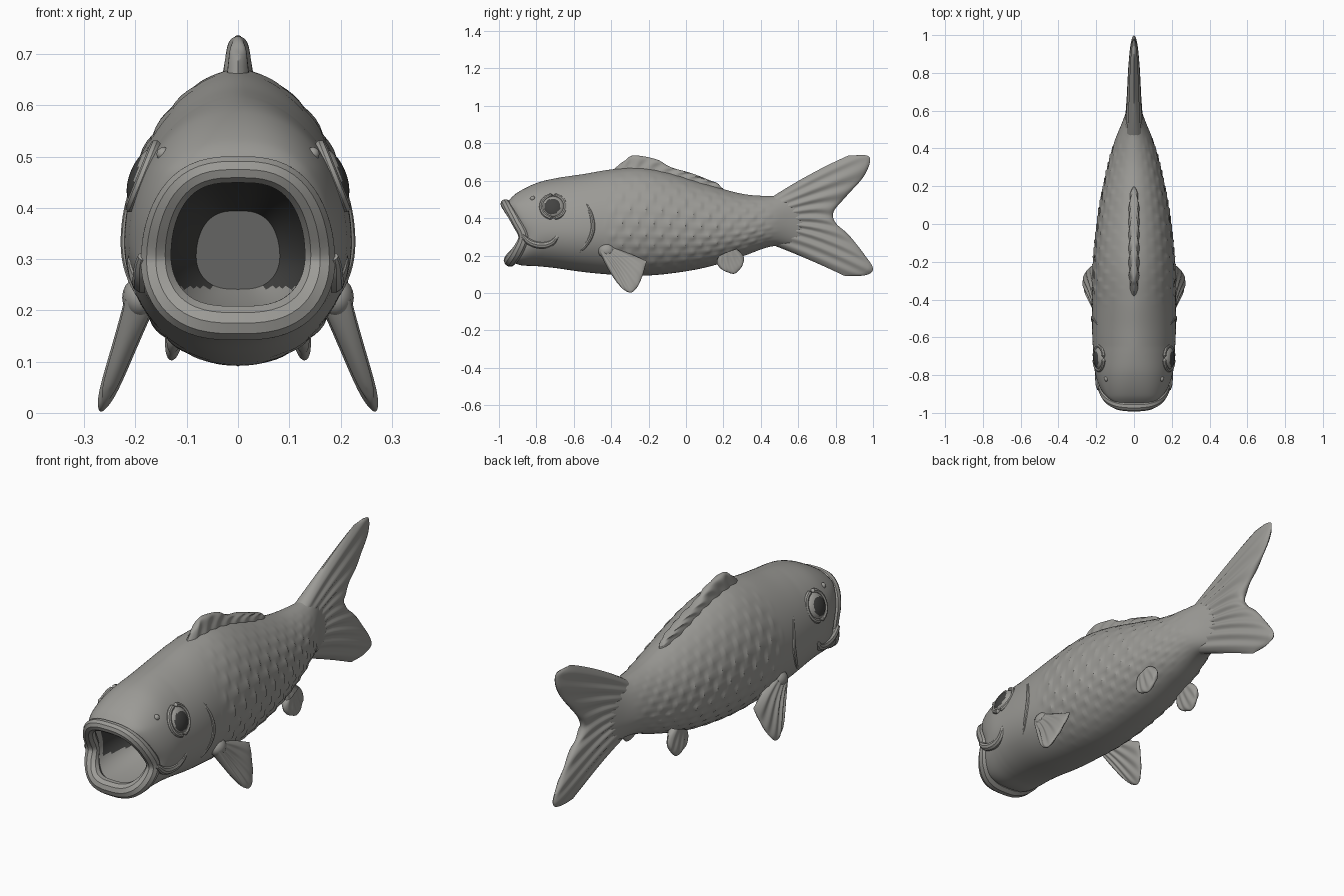
import bpy, bmesh, math
from mathutils import Vector, Matrix

if "Cube" in bpy.data.objects:
    bpy.data.objects.remove(bpy.data.objects["Cube"])


def material(name, c):
    m = bpy.data.materials.new(name)
    m.diffuse_color = (*c, 1)
    m.use_nodes = True
    m.node_tree.nodes["Principled BSDF"].inputs["Base Color"].default_value = m.diffuse_color
    return m


GREY = material("stone_grey", (0.33, 0.325, 0.305))
DARK = material("deep_grey", (0.055, 0.055, 0.053))
MID = material("throat_grey", (0.13, 0.13, 0.125))


def interp(table, t):
    """Smooth interpolation through rows of (key, values...)."""
    n = len(table)
    t = min(max(t, table[0][0]), table[-1][0])
    i = next(k for k in range(n - 1) if t <= table[k + 1][0])
    a, b = table[i], table[i + 1]
    p, q = table[max(i - 1, 0)], table[min(i + 2, n - 1)]
    h = b[0] - a[0]
    u = (t - a[0]) / h
    out = []
    for j in range(1, len(a)):
        ma = (b[j] - p[j]) / (b[0] - p[0]) * h
        mb = (q[j] - a[j]) / (q[0] - a[0]) * h
        out.append((2*u**3 - 3*u*u + 1) * a[j] + (u**3 - 2*u*u + u) * ma
                   + (3*u*u - 2*u**3) * b[j] + (u**3 - u*u) * mb)
    return out


def finish(name, bm, mats=(GREY,), flip=False, angle=35):
    bmesh.ops.remove_doubles(bm, verts=bm.verts, dist=1e-5)
    bmesh.ops.recalc_face_normals(bm, faces=bm.faces)
    if flip:
        bmesh.ops.reverse_faces(bm, faces=bm.faces)
    me = bpy.data.meshes.new(name)
    bm.to_mesh(me)
    bm.free()
    for m in mats:
        me.materials.append(m)
    ob = bpy.data.objects.new(name, me)
    bpy.context.collection.objects.link(ob)
    bpy.ops.object.select_all(action='DESELECT')
    ob.select_set(True)
    bpy.context.view_layer.objects.active = ob
    bpy.ops.object.shade_smooth_by_angle(angle=math.radians(angle))
    return ob


def skin(bm, rings, closed=True):
    """Bridge rows of points; returns (row number, face) pairs."""
    vs = [[bm.verts.new(p) for p in r] for r in rings]
    n = len(rings[0])
    faces = []
    for i in range(len(vs) - 1):
        for j in range(n if closed else n - 1):
            k = (j + 1) % n
            faces.append((i, bm.faces.new((vs[i][j], vs[i][k], vs[i+1][k], vs[i+1][j]))))
    return vs, faces


def tube(name, pts, radii, closed=False, sides=10):
    """Round tube along points, tapered by radii."""
    pts = [Vector(p) for p in pts]
    n = len(pts)
    rings = []
    for i, p in enumerate(pts):
        a = pts[(i - 1) % n] if closed else pts[max(i - 1, 0)]
        b = pts[(i + 1) % n] if closed else pts[min(i + 1, n - 1)]
        t = (b - a).normalized()
        ref = Vector((0, 1, 0)) if closed else Vector((1, 0, 0))
        u = (ref - t * ref.dot(t)).normalized()
        w = t.cross(u)
        rings.append([p + radii[i] * (u * math.cos(q) + w * math.sin(q))
                      for q in (2 * math.pi * k / sides for k in range(sides))])
    bm = bmesh.new()
    vs, _ = skin(bm, rings + ([rings[0]] if closed else []))
    if not closed:
        bm.faces.new(vs[0])
        bm.faces.new(vs[-1])
    return finish(name, bm)


# Body stations: y, top z, bottom z, half width
BODY = [(-.95, .475, .175, .16), (-.90, .53, .15, .187), (-.80, .585, .143, .208),
        (-.70, .612, .133, .215), (-.55, .635, .112, .222), (-.40, .66, .098, .22),
        (-.25, .67, .092, .217), (-.10, .645, .102, .206), (.10, .585, .135, .18),
        (.30, .53, .195, .14), (.45, .518, .247, .098), (.55, .525, .25, .058),
        (.63, .52, .25, .03)]
LIP = [(.175, -.94), (.23, -.895), (.30, -.865), (.38, -.905), (.475, -.965)]


def shape(s):
    zt, zb, w = interp(BODY, s)
    return zt, zb, w, zb + .42 * (zt - zb), .7 + .42 * min(1, (s + .95) / .3)


def section(s, a):
    """Point on the body at station s and angle a; the head leans to the lip line."""
    zt, zb, w, zc, p = shape(s)
    c, d = math.cos(a), math.sin(a)
    x = w * math.copysign(abs(c) ** (p if d > 0 else min(p, .95)), c)
    z = zc + d * ((zt - zc) if d > 0 else (zc - zb))
    f = max(0, (-.6 - s) / .35) ** 2
    return Vector((x, s + f * (interp(LIP, z)[0] + .95), z))


def side_x(y, z):
    zt, zb, w, zc, p = shape(y)
    d = (z - zc) / ((zt - zc) if z > zc else (zc - zb))
    return w * max(0, 1 - d * d) ** (p / 2)


# Body with staggered raised scales
SEG, ROWS = 112, 150
rings = []
for i in range(ROWS + 1):
    s = -.95 + 1.58 * i / ROWS
    fade = min(1, max(0, (s + .44) / .08)) * min(1, max(0, (.5 - s) / .15))
    ring = []
    for j in range(SEG):
        a = 2 * math.pi * j / SEG
        p = section(s, a)
        v = j / 4
        u = (s * 12 + .5 * (int(v) % 2)) % 1
        lift = .009 * u * u * (1 - (2 * (v % 1) - 1) ** 2) * fade * math.cos(a) ** 2
        ring.append(p + lift * Vector((math.cos(a), 0, math.sin(a))))
    rings.append(ring)
bm = bmesh.new()
vs, _ = skin(bm, rings)
bm.faces.new(vs[-1])
body = finish("body", bm)
# make sure the open shell faces outward
f0 = max(body.data.polygons, key=lambda f: f.center.x)
if f0.normal.x < 0:
    body.data.flip_normals()

# Lips around the open mouth
lip = [section(-.95, 2 * math.pi * k / 64) for k in range(64)]
tube("lips", lip, [.031 - .004 * math.sin(2 * math.pi * k / 64) for k in range(64)], True)

# Mouth cavity, dark on its walls and roof
rings = []
for i in range(13):
    t = i / 12
    k = .93 - .42 * t * t
    ring = []
    for p in lip:
        y = (p.y + .01) * (1 - t) + t * -.55
        ring.append((p.x * k, y, .31 + (p.z - .31) * k))
    rings.append(ring)
bm = bmesh.new()
vs, faces = skin(bm, rings)
for i, f in faces:
    f.material_index = 1 if i > 1 and f.calc_center_median().z > .245 else 0
bm.faces.new(vs[-1]).material_index = 2
mouth = finish("mouth_cavity", bm, (GREY, DARK, MID))
f0 = max(mouth.data.polygons, key=lambda f: f.center.y)
if f0.normal.y > 0:
    mouth.data.flip_normals()


def fin(name, root, mid, tip, t0, t1, ribs, xf=lambda y, z: 0):
    """Ribbed fin: rays run from root through mid to tip, each a (y, z) polyline."""
    NU, NV = 12, ribs * 8
    tabs = [[(k / (len(c) - 1), *p) for k, p in enumerate(c)] for c in (root, mid, tip)]
    bm = bmesh.new()
    for sgn in (1, -1):
        rows = []
        for i in range(NU + 1):
            u = math.sin(i / NU * math.pi / 2)
            row = []
            for j in range(NV + 1):
                v = j / NV
                a, b, c = (Vector(interp(tb, v)) for tb in tabs)
                q = a * (2*u - 1) * (u - 1) + b * 4*u * (1 - u) + c * u * (2*u - 1)
                th = (t0 + (t1 - t0) * u) * math.sqrt(max(0, 1 - abs(2*v - 1) ** 5))
                th *= math.sqrt(max(0, 1 - u ** 12))
                th *= 1 - .3 * min(1, 2 * u) * (.5 + .5 * math.cos(2 * math.pi * ribs * v))
                row.append((xf(*q) + sgn * th, q.x, q.y))
            rows.append(row)
        skin(bm, rows, False)
    return finish(name, bm, angle=50)


# Tail and dorsal fin
fin("tail_fin", [(.44, .50), (.46, .44), (.47, .385), (.46, .33), (.44, .265)],
    [(.66, .632), (.67, .51), (.66, .40), (.67, .30), (.64, .185)],
    [(.87, .735), (.98, .728), (.955, .63), (.86, .52), (.79, .435), (.80, .375),
     (.87, .31), (.95, .21), (1.0, .13), (.96, .095), (.85, .09)], .052, .026, 9)
fin("dorsal_fin", [(-.42, .62), (-.25, .63), (-.1, .61), (.05, .57), (.20, .53)],
    [(-.37, .675), (-.23, .685), (-.08, .65), (.06, .61), (.20, .555)],
    [(-.33, .705), (-.28, .735), (-.16, .715), (-.08, .672), (.03, .64),
     (.12, .605), (.17, .585), (.19, .56)], .034, .02, 8)

# Paired parts
for side, sx in (("left", 1), ("right", -1)):
    fin(side + "_pectoral_fin", [(-.46, .215), (-.44, .235), (-.41, .255)],
        [(-.415, .125), (-.36, .15), (-.30, .21)],
        [(-.365, .05), (-.33, .015), (-.29, .003), (-.255, .04), (-.23, .10), (-.21, .17)],
        .034, .018, 5, lambda y, z: sx * (.268 - .36 * z))
    fin(side + "_pelvic_fin", [(.18, .20), (.225, .22), (.27, .235)],
        [(.165, .165), (.235, .165), (.305, .20)],
        [(.185, .13), (.215, .113), (.26, .103), (.295, .135), (.308, .165)],
        .024, .014, 4, lambda y, z: sx * (.13 - .12 * (z - .1)))

    # Pectoral shoulder
    bm = bmesh.new()
    bmesh.ops.create_uvsphere(bm, u_segments=16, v_segments=10, radius=1, matrix=Matrix.Translation(
        (sx * .192, -.425, .225)) @ Matrix.Diagonal((.034, .045, .04, 1)))
    finish(side + "_fin_shoulder", bm)

    # Eye with a dark pupil, tilted upward
    tilt = Matrix.Translation((sx * side_x(-.71, .46) * .955, -.71, .46)) @ \
        Matrix.Diagonal((sx, 1, 1, 1)) @ Matrix.Rotation(math.radians(-22), 4, 'Y')
    bm = bmesh.new()
    bmesh.ops.create_uvsphere(bm, u_segments=40, v_segments=24, radius=.06,
                              matrix=Matrix.Rotation(math.pi / 2, 4, 'Y'))
    for f in bm.faces:
        c = f.calc_center_median()
        f.material_index = int(c.x > 0 and math.hypot(c.y + .005, c.z + .006) < .043)
    bm.transform(tilt @ Matrix.Diagonal((.5, 1, 1, 1)))
    finish(side + "_eye", bm, (GREY, DARK))

    # Eyelid rim
    loop = [tilt @ Vector((.004, .064 * math.cos(q), .066 * math.sin(q)))
            for q in (2 * math.pi * k / 32 for k in range(32))]
    tube(side + "_eyelid", loop, [.011] * 32, True, 8)

    # Nostril bump
    bm = bmesh.new()
    bmesh.ops.create_icosphere(bm, subdivisions=2, radius=.014,
                               matrix=Matrix.Translation((sx * side_x(-.82, .51), -.82, .505)))
    finish(side + "_nostril", bm)

    # Jaw fold and gill cover ridge laid on the cheek
    for name, path, r, sink in (
            ("_jaw_fold", [(-.875, .305), (-.83, .268), (-.77, .255), (-.72, .268), (-.685, .305)], .021, .008),
            ("_gill_ridge", [(-.535, .48), (-.505, .41), (-.50, .33), (-.54, .25), (-.62, .185)], .014, .007)):
        tab = [(k / 4, *p) for k, p in enumerate(path)]
        yz = [interp(tab, k / 24) for k in range(25)]
        tube(side + name, [(sx * (side_x(y, z) - sink), y, z) for y, z in yz],
             [r * (.25 + .75 * math.sin(math.pi * (k + 1) / 26) ** .6) for k in range(25)])
